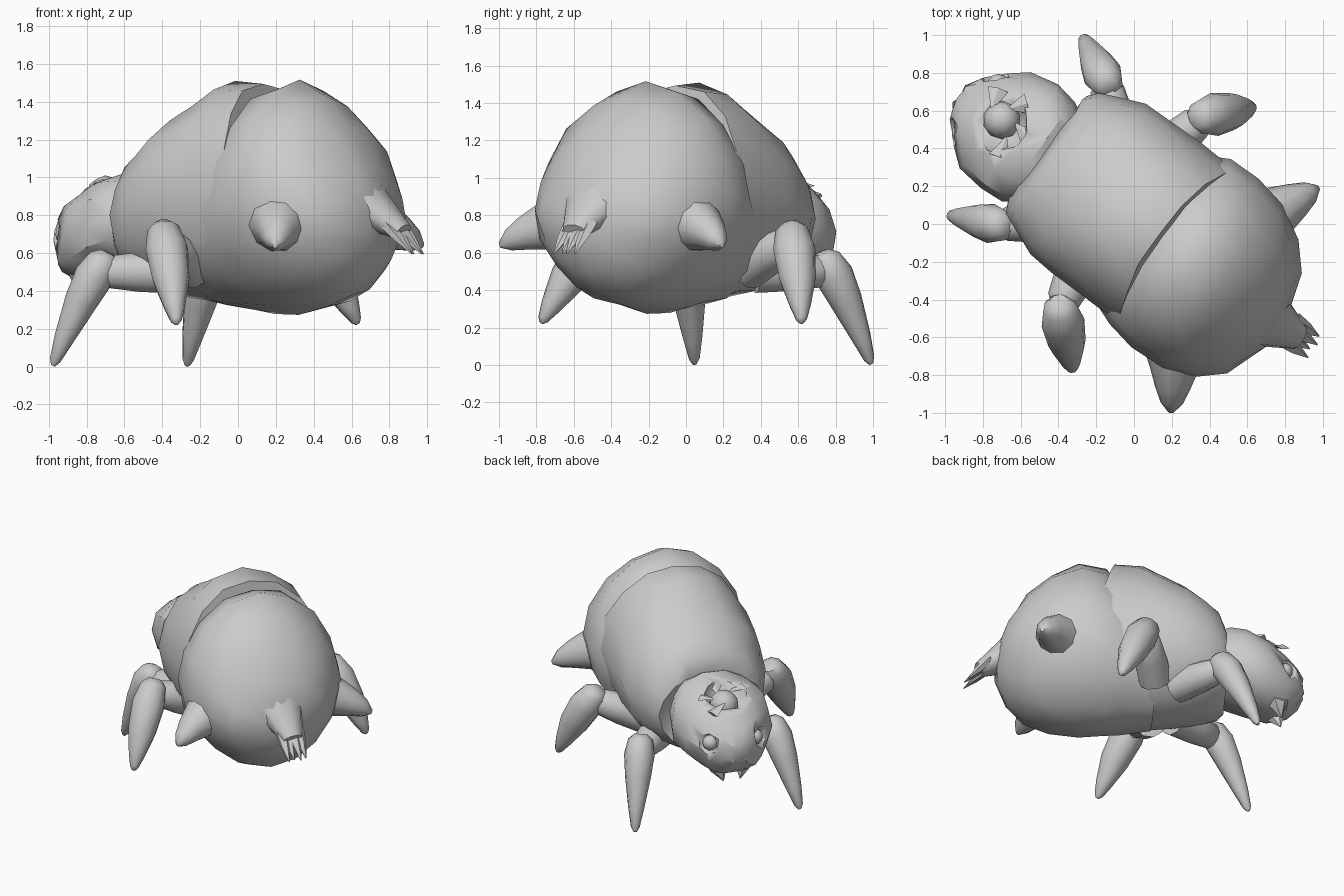
import bpy, bmesh, math, random
from math import sin, cos, pi
from mathutils import Vector, Matrix

random.seed(4)
cube = bpy.data.objects.get("Cube")
if cube:
    bpy.data.objects.remove(cube, do_unlink=True)

grey = bpy.data.materials.new("shell_grey")
grey.use_nodes = True
COLOUR = (0.6, 0.6, 0.6, 1)
grey.diffuse_color = COLOUR
grey.node_tree.nodes["Principled BSDF"].inputs["Base Color"].default_value = COLOUR

# The creature is modelled with its head towards +x, then turned into place
PLACE = Matrix.Translation((0.024, 0.032, 0)) @ Matrix.Rotation(math.atan2(0.6, -0.8), 4, 'Z')


def finish(name, bm, angle=45):
    bmesh.ops.recalc_face_normals(bm, faces=bm.faces)
    mesh = bpy.data.meshes.new(name)
    bm.to_mesh(mesh)
    bm.free()
    mesh.transform(PLACE)
    mesh.materials.append(grey)
    obj = bpy.data.objects.new(name, mesh)
    bpy.context.collection.objects.link(obj)
    bpy.ops.object.select_all(action='DESELECT')
    obj.select_set(True)
    bpy.context.view_layer.objects.active = obj
    bpy.ops.object.shade_smooth_by_angle(angle=math.radians(angle))
    return obj


def skin(name, rings, angle=45):
    """Join rings of points into a closed skin."""
    bm = bmesh.new()
    loops = [[bm.verts.new(p) for p in ring] for ring in rings]
    for a, b in zip(loops, loops[1:]):
        for i in range(len(a)):
            j = (i + 1) % len(a)
            bm.faces.new((a[i], a[j], b[j], b[i]))
    bm.faces.new(loops[0])
    bm.faces.new(loops[-1])
    return finish(name, bm, angle)


def hull(name, stations, sides=16, power=0.9, sweep=0, jitter=0, angle=45):
    """Oval sections (position, sideways shift, half width, top, bottom)."""
    rings = []
    for k, (s, shift, w, top, bottom) in enumerate(stations):
        ring = []
        for i in range(sides):
            a = 2 * pi * i / sides
            back = sweep * (1 - max(sin(a), 0)) * max(0, 1 - k / 2)
            mid, half = (top + bottom) / 2, (top - bottom) / 2
            j = [random.uniform(-jitter, jitter) for _ in range(3)]
            c, d = cos(a), sin(a)
            ring.append((s - back + j[0],
                         shift + w * math.copysign(abs(c) ** power, c) + j[1],
                         mid + half * math.copysign(abs(d) ** power, d) + j[2]))
        rings.append(ring)
    return skin(name, rings, angle)


def limb(name, start, end, profile, sides=10, sag=0, flat=1, angle=50):
    """Tapered segment; profile holds (fraction, radius), sag bows it upward."""
    a, b = Vector(start), Vector(end)
    turn = (b - a).to_track_quat('Z', 'Y')
    rings = []
    for f, r in profile:
        centre = a.lerp(b, f) + Vector((0, 0, sag * 4 * f * (1 - f)))
        rings.append([centre + turn @ Vector((r * cos(2 * pi * i / sides),
                                              r * flat * sin(2 * pi * i / sides), 0))
                      for i in range(sides)])
    return skin(name, rings, angle)


def ball(name, centre, radius, detail=2):
    bm = bmesh.new()
    bmesh.ops.create_icosphere(bm, subdivisions=detail, radius=radius,
                               matrix=Matrix.Translation(centre))
    return finish(name, bm, 60)


# Swollen abdomen, dipping under the edge of the front shell
hull("abdomen", [
    (-0.94, 0.04, 0.12, 0.90, 0.64), (-0.86, 0.045, 0.33, 1.08, 0.49),
    (-0.74, 0.04, 0.455, 1.27, 0.38), (-0.58, 0.025, 0.54, 1.43, 0.31),
    (-0.38, 0.01, 0.56, 1.51, 0.28), (-0.21, 0, 0.54, 1.46, 0.28),
    (-0.10, 0, 0.49, 1.32, 0.30), (0.12, 0, 0.40, 1.20, 0.32)],
    power=1.06, jitter=0.01)

# Front shell with a swept rear lip, and its collar
hull("front_shell", [
    (-0.14, 0, 0.51, 1.50, 0.33), (0.05, 0, 0.51, 1.50, 0.33), (0.19, 0, 0.51, 1.41, 0.35),
    (0.34, 0, 0.50, 1.33, 0.37), (0.48, 0, 0.45, 1.23, 0.40), (0.57, 0, 0.40, 1.15, 0.43),
    (0.61, 0, 0.35, 1.03, 0.47), (0.57, 0, 0.28, 0.95, 0.52)],
    power=0.98, sweep=0.15, jitter=0.01)

# Head, tilted downwards
HEAD_Y = 0.04
head = hull("head", [
    (0.52, 0.03, 0.26, 1.00, 0.58), (0.64, 0.03, 0.325, 1.04, 0.53),
    (0.76, 0.03, 0.35, 1.02, 0.48), (0.91, HEAD_Y, 0.31, 0.97, 0.44),
    (1.04, 0.05, 0.215, 0.88, 0.45), (1.11, HEAD_Y, 0.135, 0.79, 0.52),
    (1.145, HEAD_Y, 0.06, 0.72, 0.58)], sides=14, jitter=0.012, angle=32)

# Sockets cut into the head
cutters = [ball("eye_socket_cutter", (0.89, HEAD_Y, 1.02), 0.18, 1)]
cutters += [ball("side_socket_cutter", (1.07, HEAD_Y + 0.20 * m, 0.71), 0.09, 1) for m in (1, -1)]
for cutter in cutters:
    cutter.hide_render = True
    cutter.hide_viewport = True
    mod = head.modifiers.new("socket", 'BOOLEAN')
    mod.operation = 'DIFFERENCE'
    mod.solver = 'EXACT'
    mod.object = cutter

# Central eye with broken shell shards around its socket
ball("top_eye", (0.89, HEAD_Y - 0.02, 0.91), 0.10)
for k, turn in enumerate((2.2, 3.3, 4.4, 5.4)):
    rim = Vector((0.89 + 0.18 * cos(turn), HEAD_Y + 0.18 * sin(turn), 0.94 - 0.06 * cos(turn)))
    tip = (0.89 + 0.08 * cos(turn + 0.5), HEAD_Y + 0.08 * sin(turn + 0.5), 0.96)
    limb(f"socket_shard_{k}", rim, tip, [(0, 0.055), (1, 0.003)], sides=4, flat=0.3, angle=20)

# Paired parts
for m, side in ((1, "left"), (-1, "right")):
    ball(f"{side}_side_eye", (1.02, HEAD_Y + 0.16 * m, 0.70), 0.055)
    limb(f"{side}_mandible", (0.95, HEAD_Y + 0.11 * m, 0.56), (1.00, HEAD_Y + 0.06 * m, 0.39),
         [(0, 0.08), (0.5, 0.06), (1, 0.004)], sides=6)

    limb(f"{side}_front_thigh", (0.28, 0.22 * m, 0.50), (0.57, 0.47 * m, 0.50),
         [(0, 0.12), (0.5, 0.11), (0.9, 0.09), (1, 0.06)])
    limb(f"{side}_front_shin", (0.54, 0.46 * m, 0.60), (0.81, 0.59 * m, 0.005),
         [(0, 0.045), (0.07, 0.085), (0.25, 0.105), (0.5, 0.088), (0.8, 0.054), (0.96, 0.03),
          (1, 0.012)], sag=0.04)

    limb(f"{side}_middle_thigh", (0.12, 0.28 * m, 0.52), (0.05, 0.62 * m, 0.66),
         [(0, 0.12), (0.5, 0.11), (0.9, 0.09), (1, 0.06)])
    limb(f"{side}_middle_shin", (0.07, 0.61 * m, 0.75), (-0.17 - 0.035 * m, 0.01 + 0.845 * m, 0.225),
         [(0, 0.05), (0.08, 0.09), (0.3, 0.115), (0.6, 0.10), (0.85, 0.058), (0.97, 0.03),
          (1, 0.012)], sag=0.03)

    limb(f"{side}_abdomen_spike", (-0.555 - 0.02 * m, 0.02 + 0.42 * m, 0.75),
         (-0.71 - 0.045 * m, 0.01 + 0.71 * m, 0.64),
         [(0, 0.17), (0.3, 0.13), (0.6, 0.095), (0.85, 0.06), (1, 0.015)], sag=0.02)

# Tail ending in a fan of prongs
limb("tail_base", (-0.77, 0.03, 0.90), (-1.06, -0.005, 0.71),
     [(0, 0.22), (0.4, 0.155), (0.75, 0.105), (1, 0.07)], flat=0.7)
for k in range(4):
    y = (k - 1.5) * 0.038
    limb(f"tail_prong_{k}", (-0.99, y, 0.76), (-1.14 - 0.02 * (k % 2), y * 1.1 - 0.01, 0.595),
         [(0, 0.05), (0.5, 0.035), (1, 0.004)], sides=5, flat=0.7)
